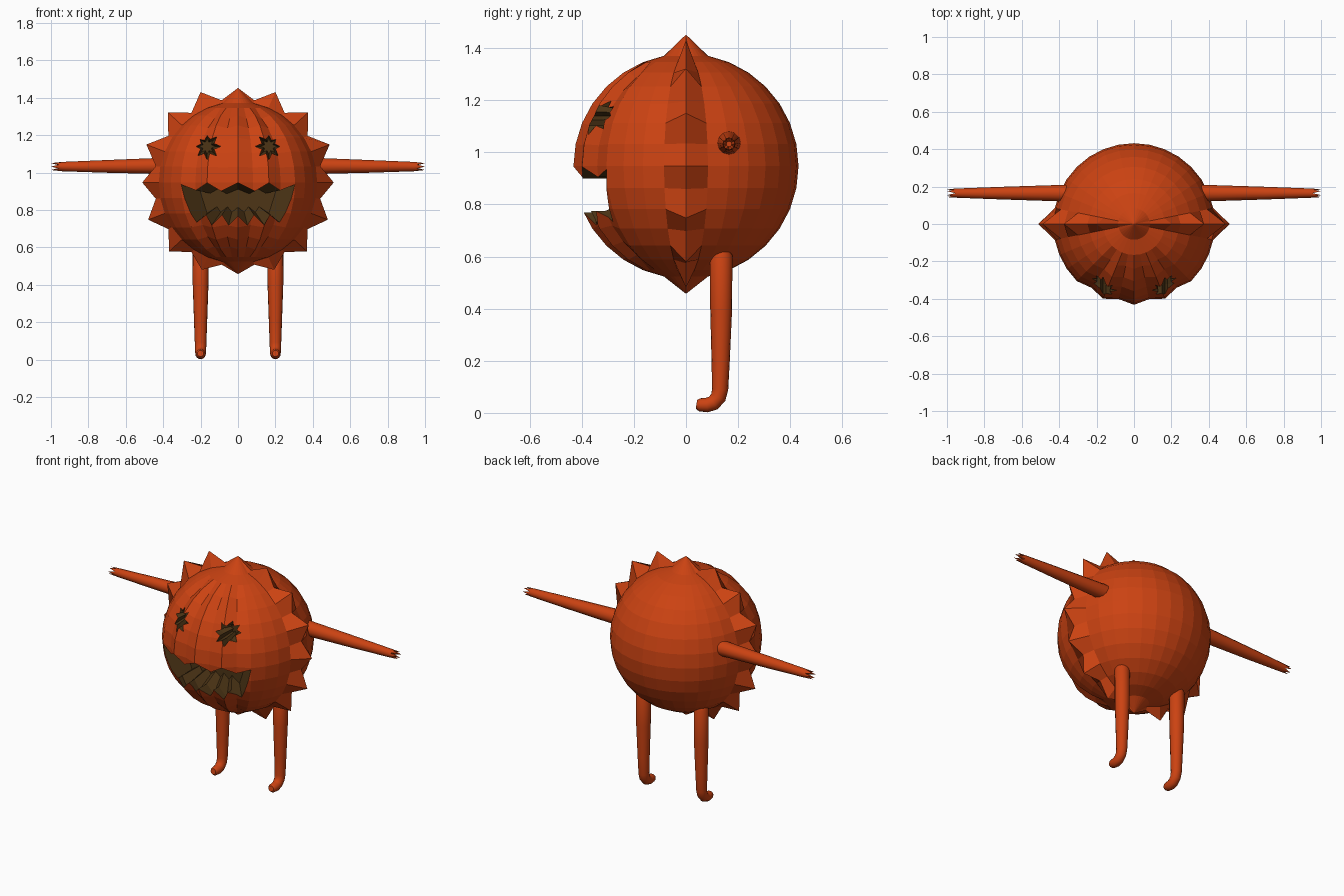
import bpy, bmesh, math
from mathutils import Vector

if "Cube" in bpy.data.objects:
    bpy.data.objects.remove(bpy.data.objects["Cube"])

CENTRE_Z, RADIUS = 0.947, 0.432


def material(name, colour):
    m = bpy.data.materials.new(name)
    m.diffuse_color = (*colour, 1)
    m.use_nodes = True
    m.node_tree.nodes["Principled BSDF"].inputs["Base Color"].default_value = m.diffuse_color
    return m


ORANGE = material("orange skin", (0.6, 0.055, 0.006))
DARK = material("dark hollow", (0.075, 0.036, 0.008))


def finish(bm, name, index=0):
    bmesh.ops.recalc_face_normals(bm, faces=bm.faces)
    for f in bm.faces:
        f.material_index = index
    me = bpy.data.meshes.new(name)
    bm.to_mesh(me)
    bm.free()
    ob = bpy.data.objects.new(name, me)
    bpy.context.collection.objects.link(ob)
    me.materials.append(ORANGE)
    me.materials.append(DARK)
    return ob


def loft(name, rings, index=0):
    """Skin a list of point rings and cap both ends."""
    bm = bmesh.new()
    loops = [[bm.verts.new(p) for p in ring] for ring in rings]
    n = len(loops[0])
    for a, b in zip(loops, loops[1:]):
        for i in range(n):
            j = (i + 1) % n
            bm.faces.new((a[i], a[j], b[j], b[i]))
    bm.faces.new(loops[0])
    bm.faces.new(loops[-1])
    return finish(bm, name, index)


def tube_rings(path, axis, sides=16):
    """Circles along a path of (point, radius)."""
    pts = [Vector(p) for p, r in path]
    rings = []
    for i, (p, r) in enumerate(path):
        t = (pts[min(i + 1, len(pts) - 1)] - pts[max(i - 1, 0)]).normalized()
        b = t.cross(axis)
        rings.append([pts[i] + r * (math.cos(k * math.tau / sides) * axis
                                    + math.sin(k * math.tau / sides) * b)
                      for k in range(sides)])
    return rings


def select_only(ob):
    bpy.ops.object.select_all(action='DESELECT')
    ob.select_set(True)
    bpy.context.view_layer.objects.active = ob


def smooth(ob):
    select_only(ob)
    bpy.ops.object.shade_smooth_by_angle(angle=math.radians(40))


# Body: faceted ball, side-to-side crest of spikes, creased face
bm = bmesh.new()
bmesh.ops.create_uvsphere(bm, u_segments=32, v_segments=16, radius=RADIUS)
step = math.radians(11.25)
tips = [0.505, 0.523, 0.53, 0.53, 0.512, 0.52, 0.52, 0.505, 0.49]
for v in bm.verts:
    lat = round(math.acos(max(-1, min(1, v.co.z / RADIUS))) / step)
    front = round(math.atan2(v.co.x, -v.co.y) / step)
    r = RADIUS
    if lat in (0, 16) or abs(front) == 8:
        r = tips[lat // 2] if lat % 2 == 0 else 0.448
    elif abs(front) <= 4 and front % 2 and 3 <= lat <= 13:
        r = 0.41
    v.co = v.co.normalized() * r
    v.co.z += CENTRE_Z
body = finish(bm, "body")


def hollow(name, outline, centre, flare_y, back_y, squeeze):
    """Cutter with a straight front and a tapered back."""
    cx, cz = centre
    inner = [(cx + (x - cx) * squeeze[0], cz + (z - cz) * squeeze[1]) for x, z in outline]
    return loft(name, [[(x, -0.6, z) for x, z in outline],
                       [(x, flare_y, z) for x, z in outline],
                       [(x, back_y, z) for x, z in inner]], 1)


# Mouth and eye cutters
upper = [(0, 0.945), (0.09, 0.9), (0.165, 0.945), (0.225, 0.905), (0.31, 0.938)]
lower = [(0.25, 0.71), (0.17, 0.775), (0.14, 0.72), (0.085, 0.775), (0.05, 0.72)]
half = upper + lower
mouth = half + [(0, 0.77)] + [(-x, z) for x, z in reversed(half[1:])]
cutters = [hollow("mouth_cutter", mouth, (0, 0.87), -0.31, -0.22, (0.66, 0.55))]
for s in (-1, 1):
    star = []
    for k in range(16):
        r = 0.072 if k % 2 == 0 else 0.04
        a = k * math.tau / 16
        star.append((s * 0.165 + r * math.sin(a), 1.14 + r * math.cos(a)))
    cutters.append(hollow("eye_cutter", star, (s * 0.165, 1.14), -0.32, -0.25, (0.6, 0.6)))

# Carve the face
for c in cutters:
    c.hide_render = True
    mod = body.modifiers.new("carve", 'BOOLEAN')
    mod.operation = 'DIFFERENCE'
    mod.solver = 'EXACT'
    mod.object = c
    select_only(body)
    bpy.ops.object.modifier_apply(modifier=mod.name)
    bpy.data.objects.remove(c)

for s, side in ((-1, "left"), (1, "right")):
    # Arm with a ring of pointed fingers
    path = [((s * x, 0.165, z), r) for x, z, r in
            ((0.33, 1.036, 0.046), (0.45, 1.035, 0.042), (0.7, 1.033, 0.034),
             (0.94, 1.032, 0.025))]
    rings = tube_rings(path, Vector((0, 1, 0)), 12)
    c = Vector((0, 0.165, 1.032))
    fingers, palm = [], []
    for k, p in enumerate(rings[-1]):
        d = Vector((0, p.y - c.y, p.z - c.z))
        tip = k % 2 == 0
        fingers.append(c + d * (0.85 if tip else 0.9) + Vector((s * (1.0 if tip else 0.955), 0, 0)))
        palm.append(c + d * 0.4 + Vector((s * 0.95, 0, 0)))
    smooth(loft(side + "_arm", rings + [fingers, palm]))

    # Leg with a foot bent forward
    path = [((s * 0.2, y, z), r) for y, z, r in
            ((0.135, 0.622, 0.034), (0.135, 0.605, 0.043), (0.135, 0.4, 0.042),
             (0.133, 0.2, 0.035), (0.131, 0.09, 0.031), (0.124, 0.06, 0.03),
             (0.105, 0.038, 0.029), (0.08, 0.03, 0.028), (0.052, 0.031, 0.025),
             (0.04, 0.033, 0.017))]
    smooth(loft(side + "_leg", tube_rings(path, Vector((1, 0, 0)))))
